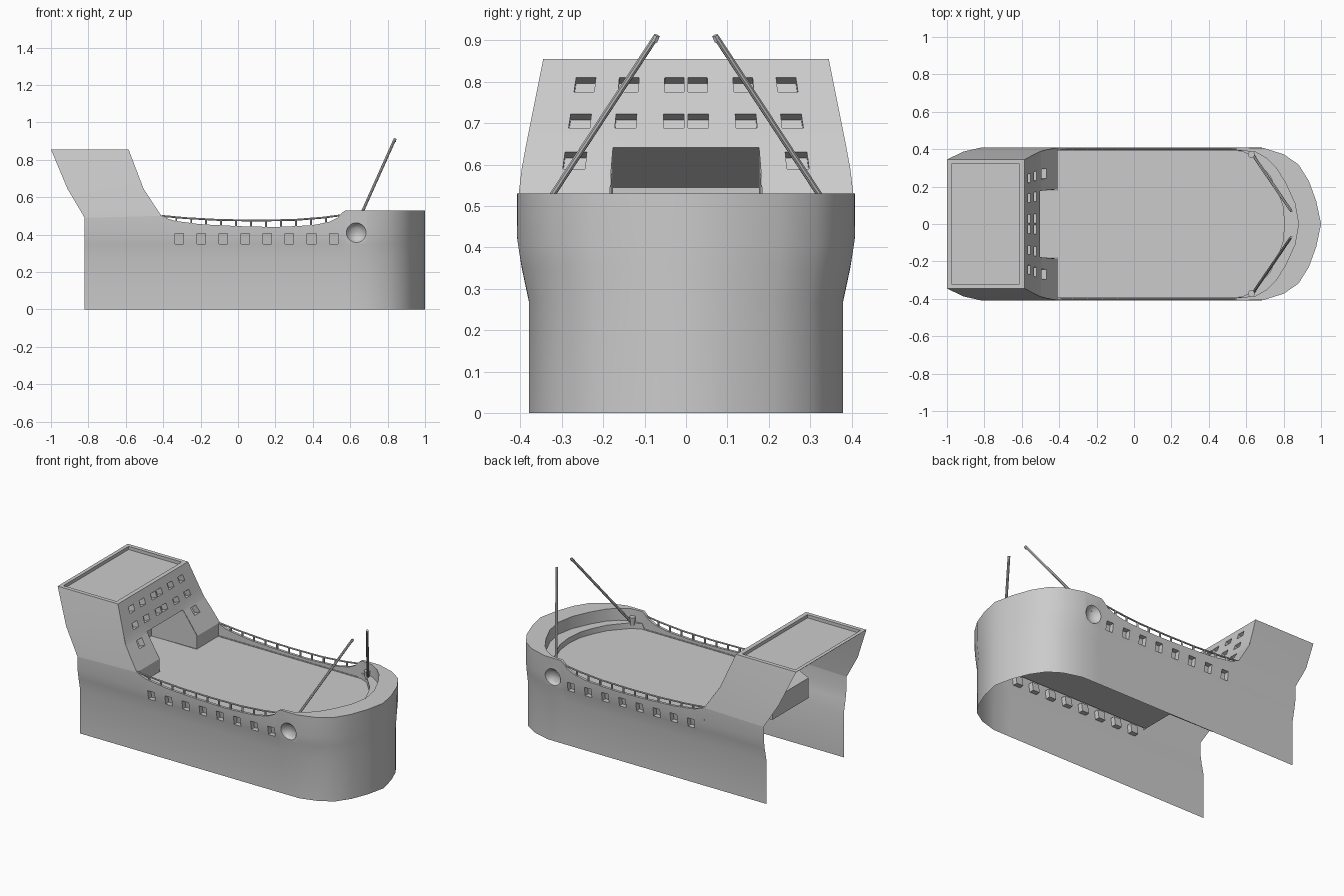
import bpy, bmesh, math
from mathutils import Vector

if "Cube" in bpy.data.objects:
    bpy.data.objects.remove(bpy.data.objects["Cube"])


def lerp(table, t):
    for (a, u), (b, v) in zip(table, table[1:]):
        if t <= b:
            return u + (v - u) * max(0, t - a) / (b - a)
    return table[-1][1]


WIDTH = [(0, .38), (.27, .38), (.35, .397), (.42, .408), (.53, .408), (.645, .387), (.855, .345)]
SHEER = [(-.82, .49), (-.41, .50), (-.35, .475), (-.2, .455), (0, .445), (.2, .44),
         (.4, .45), (.52, .475), (.56, .52), (.575, .53), (1, .53)]
FRONT = [(.4, -.41), (.5, -.41), (.645, -.505), (.855, -.585)]
BACK = [(.49, -.82), (.645, -.912), (.855, -1)]
BOW = [(.69, .407), (.80, .373), (.88, .318), (.935, .23), (.975, .12), (1, 0)]
RIM = [(.65, .385), (.71, .35), (.76, .30), (.81, .22), (.86, .11), (.88, 0)]
LEDGE = [(.63, .365), (.68, .31), (.725, .26), (.765, .18), (.795, .10), (.805, 0)]
DECK = .42


def width(z):
    return lerp(WIDTH, z)


def finish(name, bm, mirror=True):
    bmesh.ops.remove_doubles(bm, verts=bm.verts, dist=1e-5)
    bmesh.ops.recalc_face_normals(bm, faces=bm.faces)
    me = bpy.data.meshes.new(name)
    bm.to_mesh(me)
    bm.free()
    ob = bpy.data.objects.new(name, me)
    bpy.context.collection.objects.link(ob)
    if mirror:
        m = ob.modifiers.new("mirror", 'MIRROR')
        m.use_axis = (False, True, False)
    bpy.ops.object.select_all(action='DESELECT')
    ob.select_set(True)
    bpy.context.view_layer.objects.active = ob
    bpy.ops.object.shade_smooth_by_angle(angle=math.radians(28))
    return ob


def loft(bm, rows):
    """Quads between equal-length point rows; returns faces[row][column]."""
    vs = [[bm.verts.new(p) for p in r] for r in rows]
    return [[bm.faces.new((a[i], a[i + 1], b[i + 1], b[i])) for i in range(len(a) - 1)]
            for a, b in zip(vs, vs[1:])]


def recess(bm, face, offset):
    """Push one face inwards, leaving side walls."""
    new = bmesh.ops.extrude_face_region(bm, geom=[face])["geom"]
    bmesh.ops.translate(bm, vec=offset, verts=[v for v in new if isinstance(v, bmesh.types.BMVert)])
    if face.is_valid:
        bmesh.ops.delete(bm, geom=[face], context='FACES_ONLY')


def tube(name, a, b, r, sides=8, r2=None):
    a, b = Vector(a), Vector(b)
    bm = bmesh.new()
    bmesh.ops.create_cone(bm, cap_ends=True, segments=sides, radius1=r,
                          radius2=r if r2 is None else r2, depth=(b - a).length)
    rot = (b - a).to_track_quat('Z', 'Y').to_matrix().to_4x4()
    rot.translation = (a + b) / 2
    bmesh.ops.transform(bm, matrix=rot, verts=bm.verts)
    return finish(name, bm, False)


# hull side with square window recesses
win = [-.315 + i * .118 for i in range(8)]
side_x = [-.82, -.6, -.41, -.37] + [w + d for w in win for d in (-.023, .023)] + [.56, .575]
plan = [(x, .408) for x in side_x] + BOW
bm = bmesh.new()


def hull_point(col, lev):
    x, y = plan[col]
    z = lerp(SHEER, x) if lev is None else lev
    return (x, y * width(z) / .408, z)


faces = loft(bm, [[hull_point(c, lev) for c in range(len(plan))]
                  for lev in (0, .27, .35, .405, None)])
for i in range(8):
    recess(bm, faces[2][4 + 2 * i], (0, -.03, 0))

# round hawse hole: replace the cell by two half frames and a bowl
pc = len(side_x) - 1
bmesh.ops.delete(bm, geom=[faces[2][pc], faces[3][pc]], context='FACES')
rings = []
for r, d in ((.053, 0), (.042, .018), (.024, .03), (.004, .034)):
    ring = []
    for k in range(20):
        a = k * math.tau / 20
        z = .41 + r * math.sin(a)
        ring.append(bm.verts.new((.632 + r * math.cos(a), width(z) - d, z)))
    rings.append(ring)
for a, b in zip(rings, rings[1:]):
    for k in range(20):
        bm.faces.new((a[k - 1], a[k], b[k], b[k - 1]))
bm.faces.new(rings[-1])
left = [bm.verts.new(hull_point(pc, z)) for z in (.35, .405, None)]
right = [bm.verts.new(hull_point(pc + 1, z)) for z in (None, .405, .35)]
bm.faces.new(left + rings[0][5:16])
bm.faces.new([left[2]] + right + [left[0]] + rings[0][15:] + rings[0][:6])
finish("hull", bm)

# bulwark cap, inner wall and bow ledge
deck_x = side_x[2:]
inner = [(x, .392) for x in deck_x] + RIM
low = [(x, .389) for x in deck_x] + LEDGE
outer = plan[2:]
bm = bmesh.new()
top = [lerp(SHEER, p[0]) for p in outer]
ledge_z = [.425] * (len(deck_x) - 1) + [.455] * (len(BOW) + 1)
loft(bm, [[(*p, z) for p, z in zip(outer, top)],
          [(*p, z) for p, z in zip(inner, top)],
          [(*p, z) for p, z in zip(inner, ledge_z)],
          [(*p, z) for p, z in zip(low, ledge_z)],
          [(*p, DECK) for p in low]])
finish("bulwark", bm)

# deck, running back into the entrance recess
bm = bmesh.new()
outline = [(-.72, 0), (-.72, .18), (-.41, .18)] + low
bm.faces.new([bm.verts.new((*p, DECK)) for p in outline])
finish("deck", bm)

# sterncastle side walls
bm = bmesh.new()
rows = []
for z in (.49, .645, .855):
    b, f = lerp(BACK, z), lerp(FRONT, z)
    zf = .50 if z == .49 else z
    rows.append([(b, width(z), z), (-.6 if z == .49 else (b + f) / 2, width(z), (z + zf) / 2),
                 (f, width(z), zf)])
loft(bm, rows)
finish("castle_sides", bm)

# sterncastle front with window rows and a wide entrance
levels = [DECK, .50, .59, .63, .641, .688, .722, .775, .81, .855]
cols = [0, .012, .145, .32, .455, .615, .75, 1]
bm = bmesh.new()
faces = loft(bm, [[(lerp(FRONT, z), f * width(z), z) for f in cols] for z in levels])
for row, columns in ((2, (5,)), (5, (1, 3, 5)), (7, (1, 3, 5))):
    for c in columns:
        recess(bm, faces[row][c], (-.037, 0, -.014))
bmesh.ops.delete(bm, geom=[f for r in faces[:4] for f in r[:4]], context='FACES')
finish("castle_front", bm)

# entrance recess: sloping ceiling, back wall and cheek
bm = bmesh.new()
prof = [(-.504, .641), (-.72, .545), (-.72, DECK)]
loft(bm, [[(x, 0, z) for x, z in prof], [(x, .178, z) for x, z in prof]])
bm.faces.new([bm.verts.new((x, .178 if x < -.42 else .184, z)) for x, z in
              prof + [(-.41, DECK), (-.41, .50)]])
finish("entrance", bm)


# roof with sunken panel
def half_rect(x0, x1, y, z):
    return [(x0, 0, z), (x0, y, z), (x1, y, z), (x1, 0, z)]


bm = bmesh.new()
loft(bm, [half_rect(-1, -.585, .345, .855), half_rect(-.977, -.612, .32, .855),
          half_rect(-.977, -.612, .32, .835)])
bm.faces.new([bm.verts.new(p) for p in half_rect(-.977, -.612, .32, .835)])
finish("roof", bm)

# railings, booms and their pivots on both sides
RAIL = [(-.41, .50), (-.28, .488), (-.1, .478), (.1, .475), (.3, .478), (.45, .49), (.58, .507)]
for s in (-1, 1):
    for (x0, z0), (x1, z1) in zip(RAIL, RAIL[1:]):
        tube("rail", (x0, s * .4, z0), (x1, s * .4, z1), .005)
    for i in range(11):
        x = -.33 + i * .08
        tube("rail_post", (x, s * .4, lerp(SHEER, x) - .005), (x, s * .4, lerp(RAIL, x)), .006, 6)
    tube("boom_pivot", (.628, s * .372, .44), (.628, s * .372, .49), .012, 12, .018)
    tube("boom", (.635, s * .37, .455), (.838, s * .073, .908), .0075)
    tube("boom_tip", (.836, s * .076, .898), (.84, s * .07, .912), .008, 6)
